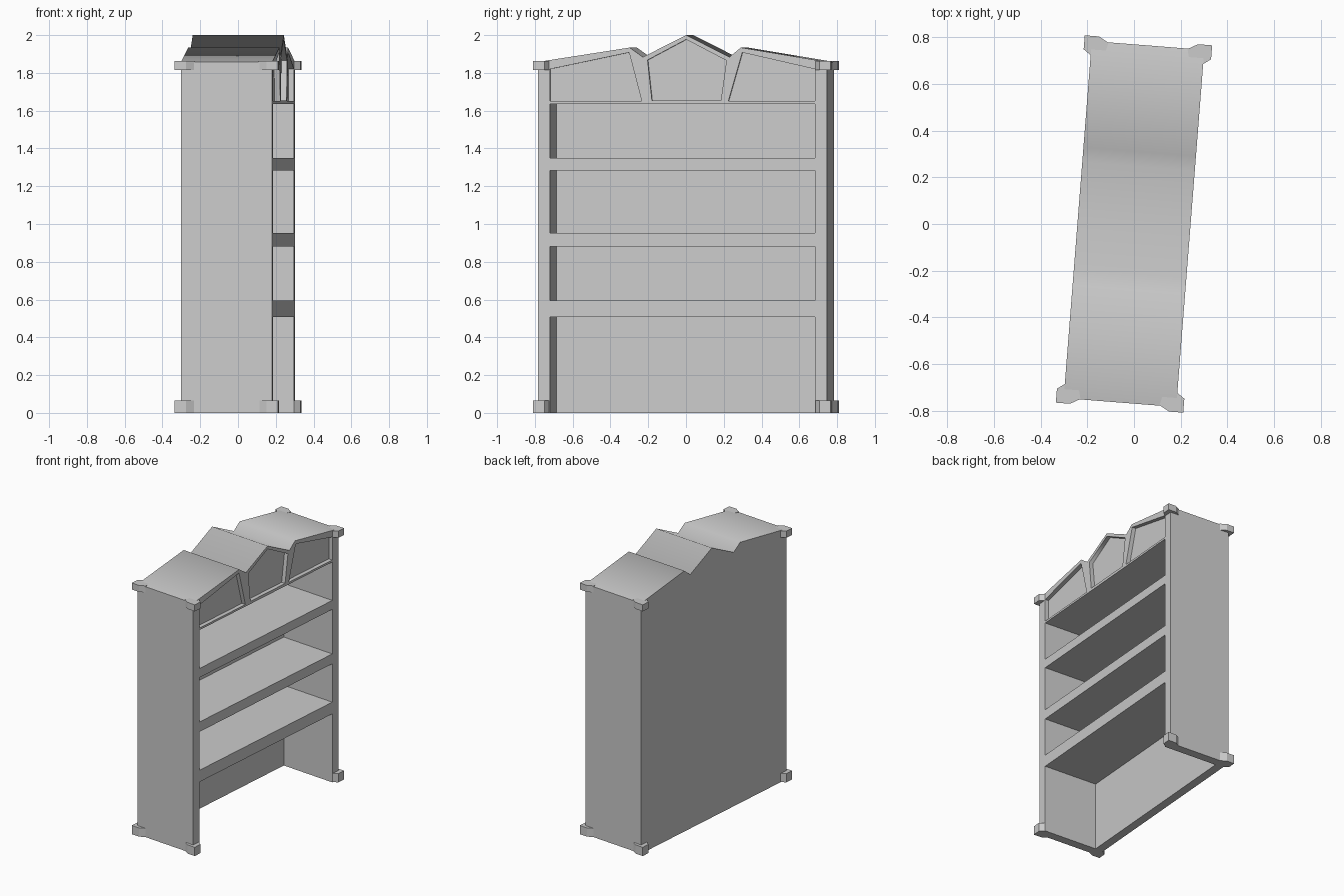
import bpy, bmesh, math

if "Cube" in bpy.data.objects:
    bpy.data.objects.remove(bpy.data.objects["Cube"])

TURN = math.radians(-4.5)      # whole bookcase is turned slightly
D, W = 0.242, 0.768            # half depth, half width


def prism(name, pts, a, b, place, turn=TURN):
    """Extrude a 2D outline from a to b; place(p, q, t) gives the 3D point."""
    bm = bmesh.new()
    lo = [bm.verts.new(place(p, q, a)) for p, q in pts]
    hi = [bm.verts.new(place(p, q, b)) for p, q in pts]
    bm.faces.new(lo)
    bm.faces.new(hi)
    n = len(pts)
    for i in range(n):
        j = (i + 1) % n
        bm.faces.new((lo[i], lo[j], hi[j], hi[i]))
    bmesh.ops.recalc_face_normals(bm, faces=bm.faces)
    me = bpy.data.meshes.new(name)
    bm.to_mesh(me)
    bm.free()
    ob = bpy.data.objects.new(name, me)
    ob.rotation_euler.z = turn
    bpy.context.collection.objects.link(ob)
    return ob


def facing(p, q, t):           # outline in width/height, extruded in depth
    return (t, p, q)


def flat(p, q, t):             # outline in plan, extruded in height
    return (p, q, t)


# Carcass with triple-gabled top
outline = [(-W, 0), (W, 0), (W, 1.858), (0.31, 1.934), (0.25, 1.884),
           (0.02, 2.0), (-0.21, 1.884), (-0.28, 1.934), (-W, 1.858)]
body = prism("bookcase_body", outline, -D, D, facing)

# Shelf openings (lowest one is open at the bottom)
cutters = []
for z0, z1 in [(-0.1, 0.508), (0.595, 0.88), (0.953, 1.283), (1.35, 1.635)]:
    w = 0.703
    cutters.append(prism("shelf_opening_cutter",
                         [(-w, z0), (w, z0), (w, z1), (-w, z1)], -0.18, 0.4, facing))

# Recessed panels in the pediment
panels = [
    [(-0.703, 1.65), (-0.216, 1.65), (-0.283, 1.908), (-0.703, 1.82)],
    [(-0.162, 1.655), (0.204, 1.655), (0.234, 1.865), (0.02, 1.977), (-0.185, 1.868)],
    [(0.244, 1.65), (0.703, 1.65), (0.703, 1.82), (0.318, 1.908)],
]
for pts in panels:
    cutters.append(prism("pediment_panel_cutter", pts, D - 0.03, 0.4, facing))

for c in cutters:
    m = body.modifiers.new("cut", 'BOOLEAN')
    m.operation = 'DIFFERENCE'
    m.solver = 'EXACT'
    m.object = c

# Bake the cuts and remove the cutters
dg = bpy.context.evaluated_depsgraph_get()
baked = bpy.data.meshes.new_from_object(body.evaluated_get(dg))
body.modifiers.clear()
body.data = baked
for c in cutters:
    bpy.data.objects.remove(c)

# Corner blocks with tapered flanks, at foot and cornice
block = [(0.274, 0.79), (0.274, 0.73), (D - 0.002, 0.706), (0.185, 0.706),
         (0.17, W - 0.002), (0.213, 0.79)]
for level, z0, z1 in [("foot", 0.0, 0.065), ("cornice", 1.815, 1.864)]:
    for sx in (-1, 1):
        for sy in (-1, 1):
            prism(f"{level}_corner_block", [(x * sx, y * sy) for x, y in block],
                  z0, z1, flat)

# Soft shading across the roof folds, sharp everywhere else
bpy.ops.object.select_all(action='DESELECT')
body.select_set(True)
bpy.context.view_layer.objects.active = body
bpy.ops.object.shade_smooth_by_angle(angle=math.radians(70))
